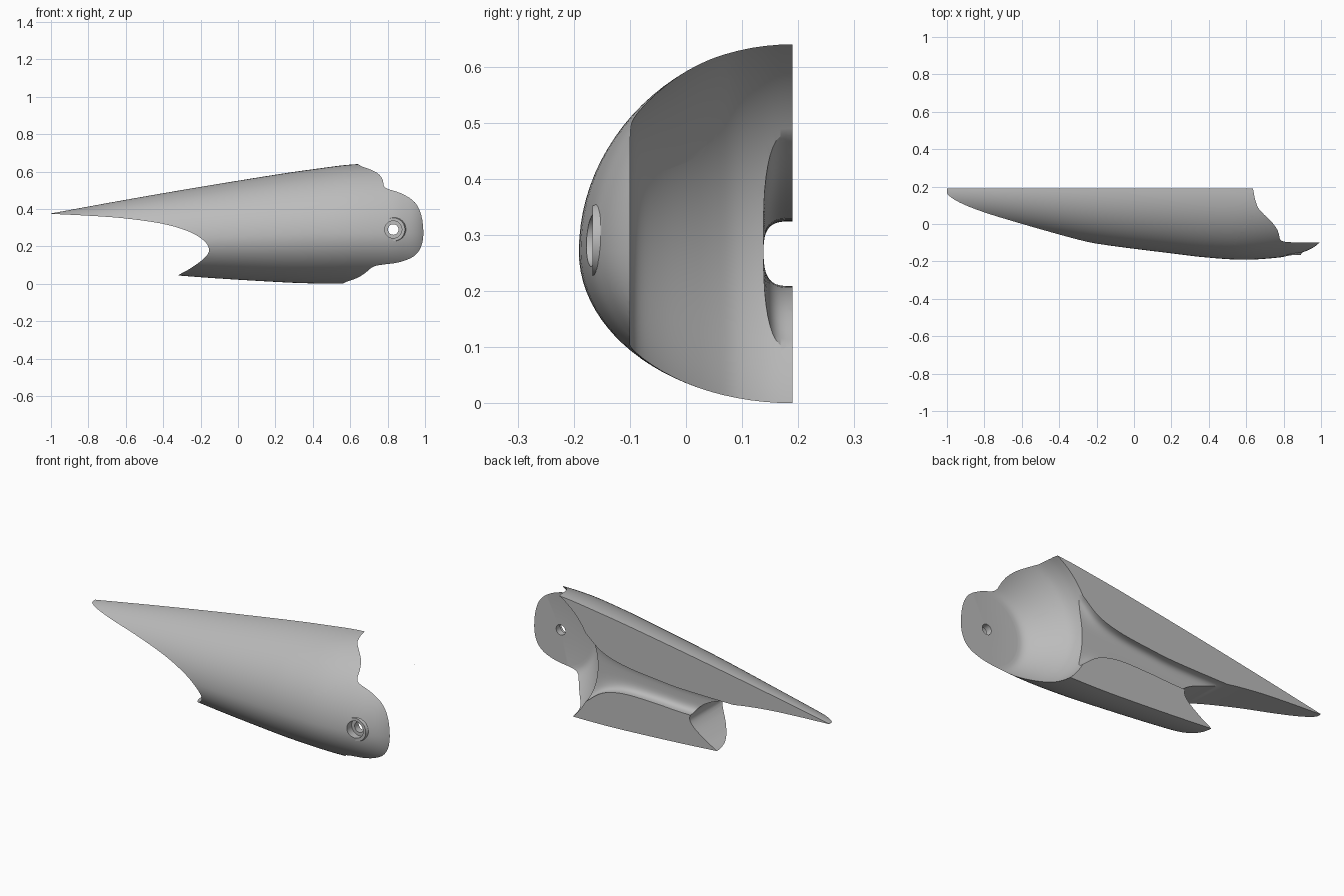
import bpy, bmesh, math
from mathutils import Vector

cube = bpy.data.objects.get("Cube")
if cube:
    bpy.data.objects.remove(cube, do_unlink=True)

SPLIT = 0.19             # flat plane closing the half shell
AXLE = (0.83, 0.29)      # pivot position in x, z

grey = bpy.data.materials.new("plain grey")
grey.use_nodes = True
grey.diffuse_color = (0.5, 0.5, 0.5, 1)
grey.node_tree.nodes["Principled BSDF"].inputs["Base Color"].default_value = (0.5, 0.5, 0.5, 1)


def spline(points, steps=6):
    """Catmull-Rom curve through points of any dimension."""
    p = [points[0]] + list(points) + [points[-1]]
    out = []
    for i in range(1, len(p) - 2):
        for s in range(steps):
            t = s / steps
            out.append(tuple(
                0.5 * (2 * b + (c - a) * t + (2 * a - 5 * b + 4 * c - d) * t * t
                       + (3 * b - a - 3 * c + d) * t ** 3)
                for a, b, c, d in zip(p[i - 1], p[i], p[i + 1], p[i + 2])))
    return out + [tuple(points[-1])]


def loft(name, rings):
    """Skin closed rings of equal length and cap both ends."""
    bm = bmesh.new()
    loops = [[bm.verts.new(v) for v in ring] for ring in rings]
    n = len(loops[0])
    for a, b in zip(loops, loops[1:]):
        for i in range(n):
            j = (i + 1) % n
            bm.faces.new((a[i], a[j], b[j], b[i]))
    bm.faces.new(loops[0])
    bm.faces.new(loops[-1][::-1])
    bmesh.ops.recalc_face_normals(bm, faces=bm.faces)
    mesh = bpy.data.meshes.new(name)
    bm.to_mesh(mesh)
    bm.free()
    mesh.materials.append(grey)
    obj = bpy.data.objects.new(name, mesh)
    bpy.context.collection.objects.link(obj)
    return obj


def prism(name, outline):
    return loft(name, [[(x, y, z) for x, z in outline] for y in (-0.5, 0.5)])


def turned(name, profile, sides=96):
    """Round part about the axle from (radius, y) pairs."""
    angles = [2 * math.pi * i / sides for i in range(sides)]
    return loft(name, [[(AXLE[0] + r * math.cos(a), y, AXLE[1] + r * math.sin(a))
                        for a in angles] for r, y in profile])


def combine(target, tool, operation):
    mod = target.modifiers.new(operation.lower(), "BOOLEAN")
    mod.operation = operation
    mod.solver = "EXACT"
    mod.object = tool
    bpy.context.view_layer.objects.active = target
    bpy.ops.object.modifier_apply(modifier=mod.name)
    bpy.data.objects.remove(tool, do_unlink=True)


# Half shell: stations of x, half width, top, widest height, bottom
stations = spline([
    (-1.0, 0.155, 0.376, 0.22, 0.12), (-0.6, 0.225, 0.449, 0.23, 0.07),
    (-0.2, 0.295, 0.518, 0.245, 0.035), (0.2, 0.347, 0.583, 0.26, 0.01),
    (0.4, 0.37, 0.612, 0.268, 0.002), (0.6, 0.381, 0.637, 0.27, 0.0),
    (0.8, 0.366, 0.645, 0.27, 0.0), (0.9, 0.342, 0.645, 0.27, 0.0),
    (0.97, 0.308, 0.645, 0.27, 0.0), (1.03, 0.25, 0.645, 0.27, 0.0)], 5)
rings = []
for x, w, top, mid, low in stations:
    ring = []
    for i in range(49):
        a = math.pi * i / 48 - math.pi / 2
        h = top - mid if a > 0 else mid - low
        ring.append((x, SPLIT - w * math.cos(a), mid + h * math.sin(a)))
    rings.append(ring)
shell = loft("half_shell", rings)

# Boss around the axle hole
combine(shell, turned("axle_boss", [(0.085, -0.12), (0.085, -0.14), (0.068, -0.152),
                                    (0.062, -0.167)], 48), "UNION")

# Sweeping rear cut that leaves the long pointed tail
rear = spline([(-1.05, 0.376), (-0.8, 0.364), (-0.6, 0.349), (-0.4, 0.32),
               (-0.26, 0.278), (-0.18, 0.228), (-0.155, 0.18), (-0.18, 0.137),
               (-0.25, 0.085), (-0.32, 0.045), (-0.42, -0.02)])
combine(shell, prism("rear_cutter", rear + [(-0.5, -0.2), (-1.1, -0.2), (-1.1, 0.376)]),
        "DIFFERENCE")

# Rounded clearance swept around the axle, leaving the outer fork arm
curve = spline([(0.19, -0.1), (0.215, -0.095), (0.24, -0.08), (0.275, -0.045),
                (0.313, 0.0), (0.352, 0.05), (0.377, 0.09), (0.393, 0.14), (0.4, 0.19)], 4)
combine(shell, turned("clearance_cutter", [(0.02, -0.1)] + curve + [(0.4, 0.4)]),
        "DIFFERENCE")

# Hooked notch between the upper claw and the arm
notch = spline([(0.657, 0.625), (0.61, 0.59), (0.56, 0.54), (0.532, 0.485), (0.545, 0.435),
                (0.59, 0.415), (0.635, 0.435), (0.69, 0.477), (0.76, 0.497)])
combine(shell, prism("notch_cutter", notch + [(0.95, 0.53), (1.2, 0.8), (0.64, 0.8),
                                              (0.647, 0.645)]), "DIFFERENCE")

# Flared channel running along the split plane
flare = spline([(-0.7, 0.262, 0.062), (-0.15, 0.262, 0.064), (0.05, 0.272, 0.066),
                (0.25, 0.284, 0.078), (0.38, 0.288, 0.115), (0.48, 0.29, 0.19),
                (0.56, 0.29, 0.235)], 5)
rings = []
for x, mid, half in flare:
    ring = []
    for i in range(40):
        a = 2 * math.pi * (i + 0.5) / 40
        c, s = math.cos(a), math.sin(a)
        ring.append((x, SPLIT + 0.052 * math.copysign(abs(c) ** 0.6, c),
                     mid + half * math.copysign(abs(s) ** 0.6, s)))
    rings.append(ring)
combine(shell, loft("channel_cutter", rings), "DIFFERENCE")

# Stepped axle hole
combine(shell, turned("hole_cutter", [(0.046, -0.3), (0.046, -0.135), (0.028, -0.135),
                                      (0.028, 0.0)], 48), "DIFFERENCE")

bpy.ops.object.select_all(action="DESELECT")
shell.select_set(True)
bpy.context.view_layer.objects.active = shell
bpy.ops.object.shade_smooth_by_angle(angle=math.radians(30))
